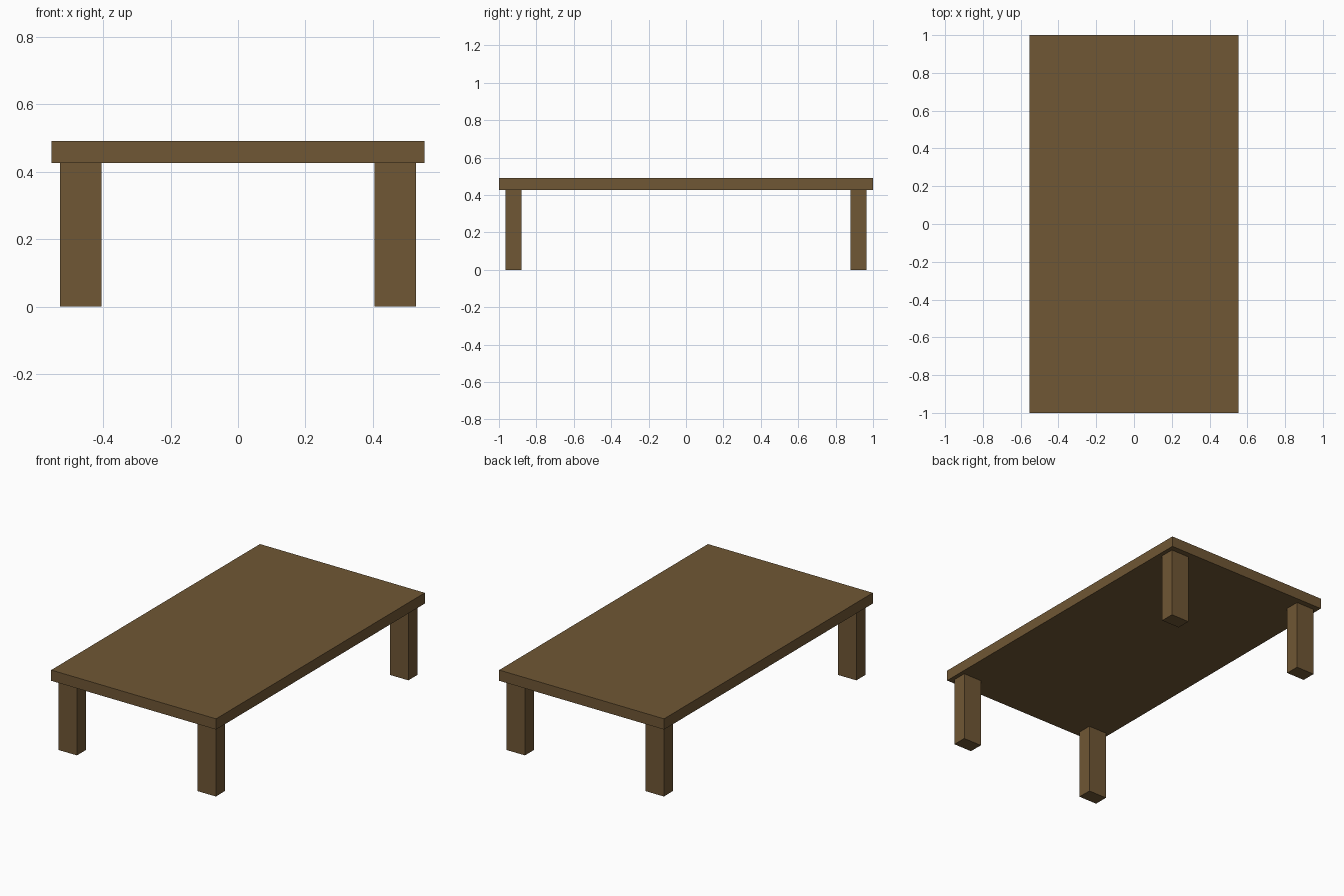
import bpy

if "Cube" in bpy.data.objects:
    bpy.data.objects.remove(bpy.data.objects["Cube"])

# One brown wood colour for the whole table
wood = bpy.data.materials.new("brown wood")
wood.diffuse_color = (0.162, 0.095, 0.035, 1)
wood.use_nodes = True
wood.node_tree.nodes["Principled BSDF"].inputs["Base Color"].default_value = wood.diffuse_color


def box(name, centre, size):
    bpy.ops.mesh.primitive_cube_add(size=1, location=centre)
    ob = bpy.context.object
    ob.name = name
    ob.scale = size
    bpy.ops.object.transform_apply(location=False, rotation=False, scale=True)
    ob.data.materials.append(wood)
    return ob


HEIGHT, UNDERSIDE = 0.491, 0.426

# Tabletop slab
box("tabletop", (0, 0, (HEIGHT + UNDERSIDE) / 2), (1.106, 2.0, HEIGHT - UNDERSIDE))

# Four corner legs
for y, end in ((-0.922, "front"), (0.922, "back")):
    for x, side in ((-0.466, "left"), (0.466, "right")):
        box(f"{end}_{side}_leg", (x, y, UNDERSIDE / 2), (0.123, 0.087, UNDERSIDE))
